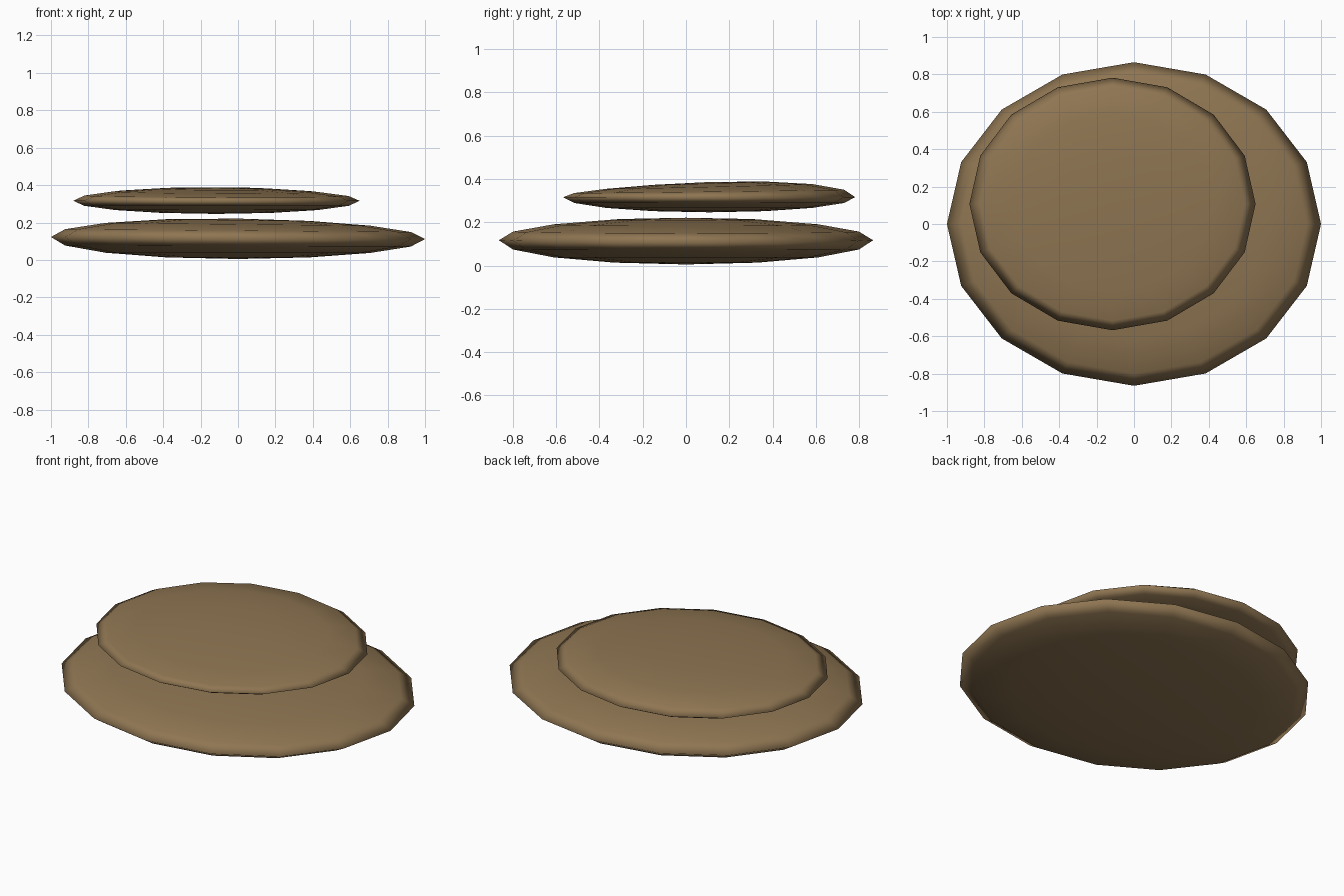
import bpy, math

if "Cube" in bpy.data.objects:
    bpy.data.objects.remove(bpy.data.objects["Cube"])

mat = bpy.data.materials.new("earthy brown")
mat.diffuse_color = (0.275, 0.18, 0.085, 1)
mat.use_nodes = True
mat.node_tree.nodes["Principled BSDF"].inputs["Base Color"].default_value = mat.diffuse_color


def flat_stone(name, centre, radii, lean):
    """Flattened 16 x 8 sphere; lean(x, y, z) gives the height offset on the unit sphere."""
    bpy.ops.mesh.primitive_uv_sphere_add(segments=16, ring_count=8, radius=1)
    ob = bpy.context.object
    ob.name = name
    for v in ob.data.vertices:
        x, y, z = v.co
        v.co = [c + r * k for c, r, k in zip(centre, radii, (x, y, z))]
        v.co.z += lean(x, y, z)
    ob.data.materials.append(mat)
    bpy.ops.object.shade_smooth()
    return ob


# Wide lower slab, tilted slightly down to the right
flat_stone("lower_slab", (0, 0, 0.113), (1.0, 0.865, 0.108),
           lambda x, y, z: -0.007 * x * max(0, z + 0.8) + 0.004 * (1 - abs(z)))

# Smaller upper slab, set back and left, its top swelling toward the back
flat_stone("upper_slab", (-0.115, 0.107, 0.316), (0.765, 0.675, 0.07),
           lambda x, y, z: 0.022 * y * max(0, z) - 0.004 * x * max(0, z))
